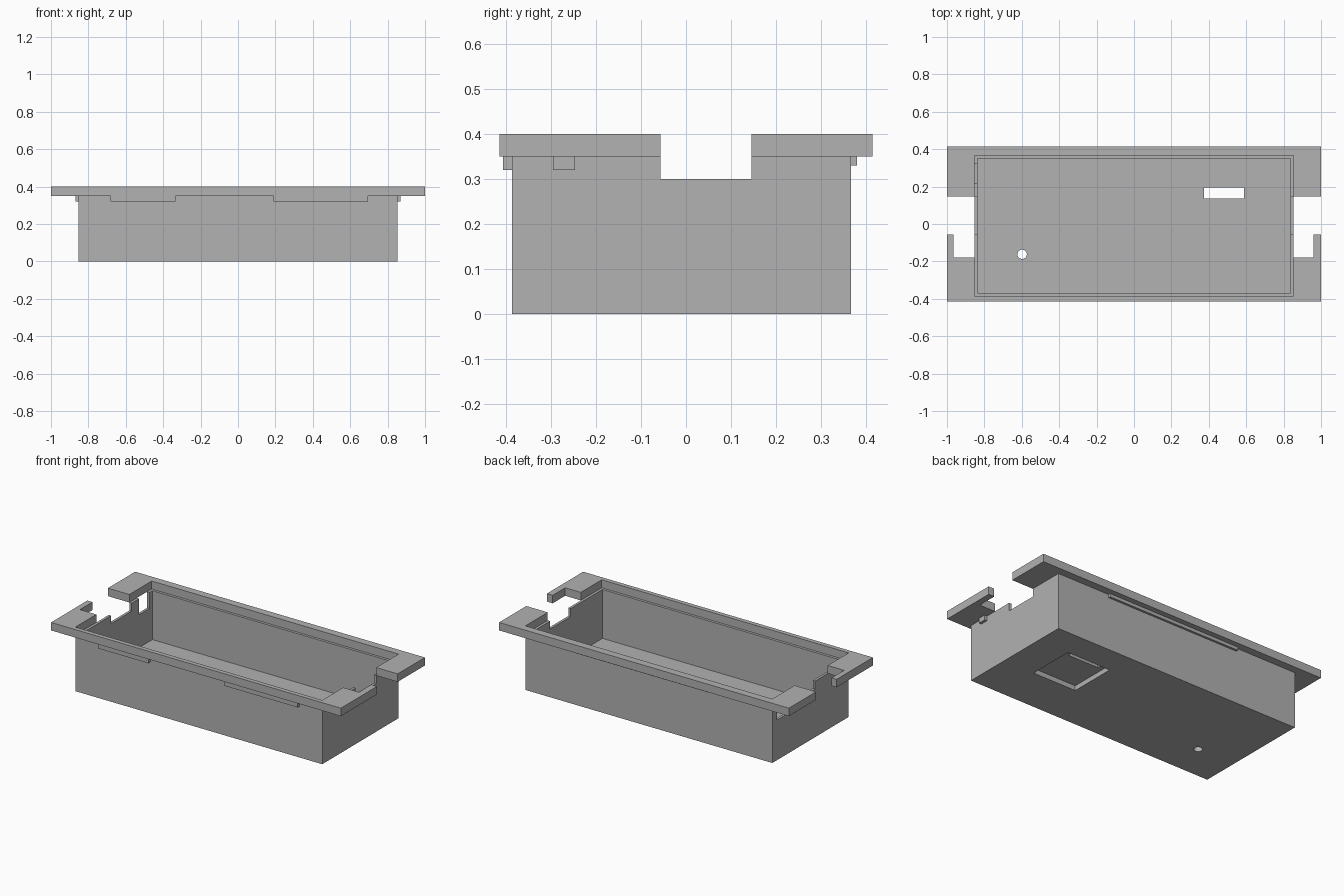
import bpy
import bmesh
import math

old = bpy.data.objects.get("Cube")
if old:
    bpy.data.objects.remove(old, do_unlink=True)

grey = bpy.data.materials.new("plain grey")
grey.use_nodes = True
colour = (0.445, 0.445, 0.445, 1)
grey.diffuse_color = colour
grey.node_tree.nodes["Principled BSDF"].inputs["Base Color"].default_value = colour


def prism(name, outline, z0, z1):
    """Extrude a flat outline from z0 up to z1."""
    bm = bmesh.new()
    base = bm.faces.new([bm.verts.new((x, y, z0)) for x, y in outline])
    up = bmesh.ops.extrude_face_region(bm, geom=[base])["geom"]
    tops = [v for v in up if isinstance(v, bmesh.types.BMVert)]
    bmesh.ops.translate(bm, verts=tops, vec=(0, 0, z1 - z0))
    bmesh.ops.recalc_face_normals(bm, faces=bm.faces)
    mesh = bpy.data.meshes.new(name)
    bm.to_mesh(mesh)
    bm.free()
    mesh.materials.append(grey)
    obj = bpy.data.objects.new(name, mesh)
    bpy.context.collection.objects.link(obj)
    return obj


def box(name, x0, x1, y0, y1, z0, z1):
    return prism(name, [(x0, y0), (x1, y0), (x1, y1), (x0, y1)], z0, z1)


def cut(target, cutter):
    mod = target.modifiers.new("cut", 'BOOLEAN')
    mod.operation = 'DIFFERENCE'
    mod.solver = 'EXACT'
    mod.object = cutter
    bpy.context.view_layer.objects.active = target
    bpy.ops.object.modifier_apply(modifier=mod.name)
    bpy.data.objects.remove(cutter, do_unlink=True)


# Main dimensions
W, FRONT, BACK = 0.852, -0.386, 0.366
RIM, TOP, WALL, FLOOR = 0.35, 0.4, 0.016, 0.045
EDGE = 0.414
GAP0, GAP1, SLOT = -0.057, 0.146, -0.18

# Open tray
tray = box("tray", -W, W, FRONT, BACK, 0, RIM)
cut(tray, box("cavity", -W + WALL, W - WALL, FRONT + WALL, BACK - WALL, FLOOR, 1))

# Notches through both end walls, and a window in one of them
cut(tray, box("end_notches", -1, 1, GAP0, GAP1, 0.3, 1))
cut(tray, box("end_window", -1, -0.8, 0.22, 0.32, 0.25, 1))

# Underside pocket, slot and round hole
cut(tray, box("pocket", 0.34, 0.64, -0.1, 0.195, -1, 0.03))
cut(tray, box("floor_slot", 0.375, 0.588, 0.135, 0.195, -1, 0.2))
circle = [(-0.598 + 0.025 * math.cos(i * math.tau / 32),
           -0.162 + 0.025 * math.sin(i * math.tau / 32)) for i in range(32)]
cut(tray, prism("drain_hole", circle, -1, 0.2))

# Flange halves; the front one ends in two narrow hooks
prism("back_flange", [(-1, EDGE), (-1, GAP1), (-W, GAP1), (-W, BACK),
                      (W, BACK), (W, GAP1), (1, GAP1), (1, EDGE)], RIM, TOP)
prism("front_flange", [(-1, -EDGE), (1, -EDGE), (1, GAP0), (0.96, GAP0),
                       (0.96, SLOT), (W, SLOT), (W, FRONT), (-W, FRONT),
                       (-W, SLOT), (-0.965, SLOT), (-0.965, GAP0), (-1, GAP0)],
      RIM, TOP)

# Small locating ribs under the flange
box("front_rib_short", -0.682, -0.335, -0.406, FRONT, 0.32, RIM)
box("front_rib_long", 0.19, 0.695, -0.406, FRONT, 0.32, RIM)
box("back_rib", -0.43, 0.49, BACK, 0.38, 0.33, RIM)
for side, name in ((-1, "right_rib"), (1, "left_rib")):
    x0, x1 = sorted((side * W, side * (W + 0.017)))
    box(name, x0, x1, -0.296, -0.247, 0.32, RIM)
